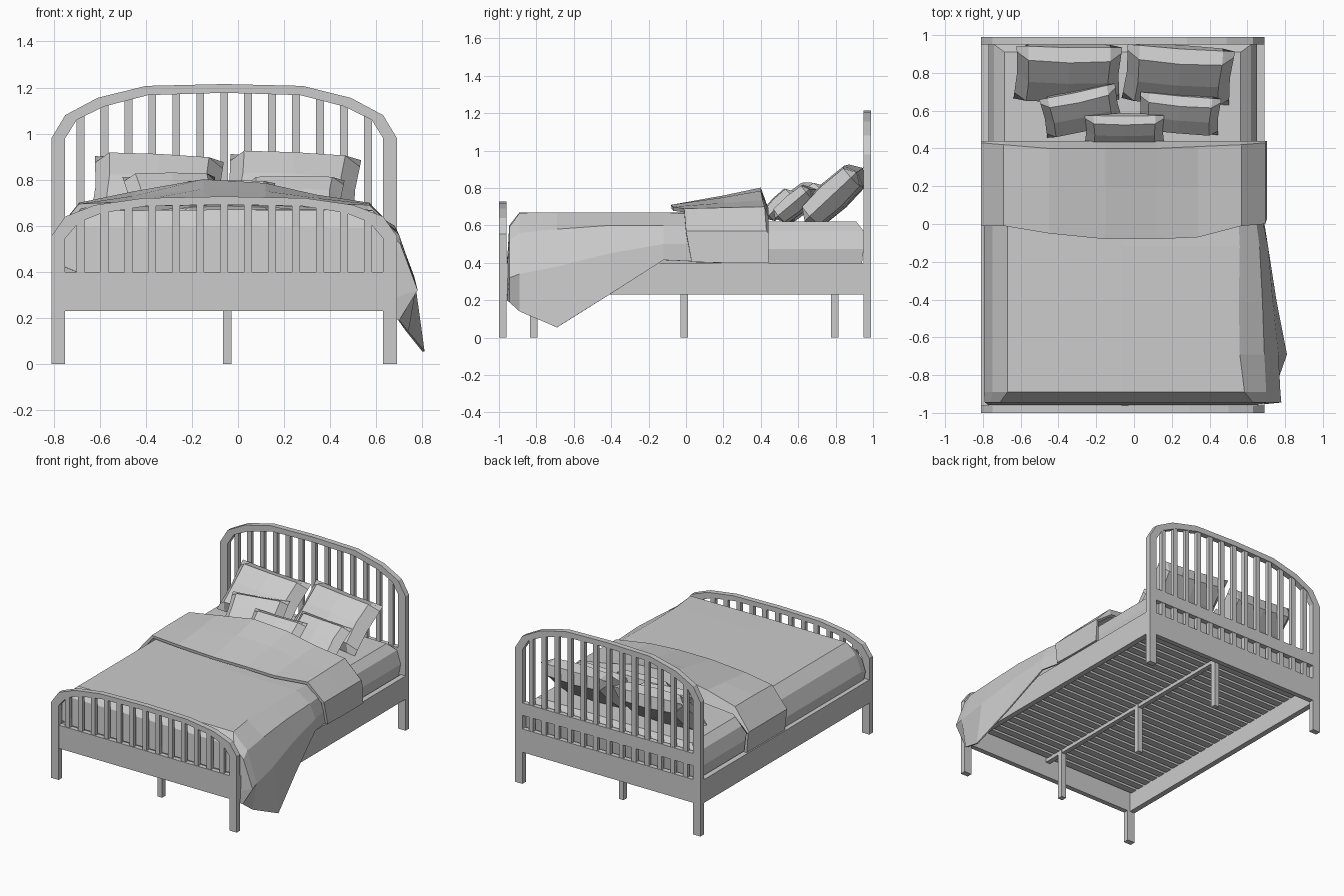
import bpy, bmesh
from mathutils import Matrix, Euler
from math import radians

if "Cube" in bpy.data.objects:
    bpy.data.objects.remove(bpy.data.objects["Cube"])

CX = -0.06  # centre line of the bed frame


def make(name, verts, faces):
    me = bpy.data.meshes.new(name)
    me.from_pydata(verts, [], faces)
    bm = bmesh.new()
    bm.from_mesh(me)
    bmesh.ops.recalc_face_normals(bm, faces=bm.faces)
    bm.to_mesh(me)
    bm.free()
    ob = bpy.data.objects.new(name, me)
    bpy.context.collection.objects.link(ob)
    return ob


def box(name, x0, x1, y0, y1, z0, z1):
    v = [(x, y, z) for x in (x0, x1) for y in (y0, y1) for z in (z0, z1)]
    f = [(0, 1, 3, 2), (4, 6, 7, 5), (0, 4, 5, 1), (2, 3, 7, 6), (0, 2, 6, 4), (1, 5, 7, 3)]
    return make(name, v, f)


def mirrored(half):
    """Half profile as (distance from centre, z), last point on the centre."""
    return [(CX - d, z) for d, z in half] + [(CX + d, z) for d, z in half[-2::-1]]


def arch(name, outer, inner, y0, y1):
    """Posts and bent top rail as one strip between two outlines."""
    o, i = mirrored(outer), mirrored(inner)
    v, f = [], []
    for (ox, oz), (ix, iz) in zip(o, i):
        v += [(ox, y0, oz), (ix, y0, iz), (ix, y1, iz), (ox, y1, oz)]
    for k in range(len(o) - 1):
        a, b = 4 * k, 4 * k + 4
        f += [(a + j, a + (j + 1) % 4, b + (j + 1) % 4, b + j) for j in range(4)]
    n = len(v)
    f += [(0, 1, 2, 3), (n - 4, n - 3, n - 2, n - 1)]
    return make(name, v, f)


def height(half, d):
    """Height of a half profile at distance d from the centre."""
    for (d0, z0), (d1, z1) in zip(half[1:], half[2:]):
        if d1 <= d <= d0:
            return z0 + (z1 - z0) * (d0 - d) / (d0 - d1)
    return half[1][1]


def spindles(name, inner, y0, y1, z0):
    for k in range(13):
        d = (k - 6) * 0.104
        x = CX + d
        box(f"{name}_{k + 1}", x - 0.017, x + 0.017, y0, y1, z0, height(inner, abs(d)) + 0.012)


def cloth(name, rows, thickness):
    n = len(rows[0])
    v = [p for r in rows for p in r]
    f = [(a * n + b, a * n + b + 1, a * n + n + b + 1, a * n + n + b)
         for a in range(len(rows) - 1) for b in range(n - 1)]
    ob = make(name, v, f)
    me = ob.data
    if sum(p.normal.z * p.area for p in me.polygons) < 0:
        me.flip_normals()
    m = ob.modifiers.new("thickness", 'SOLIDIFY')
    m.thickness, m.offset = thickness, -1
    return ob


def pillow(name, loc, w, l, t, tilt, turn, roll=0):
    s = (-1, -0.78, 0, 0.78, 1)
    v, f, idx = [], [], {}
    for side in (1, -1):
        for i, a in enumerate(s):
            for j, b in enumerate(s):
                rim = abs(a) == 1 or abs(b) == 1
                if rim and side == -1:
                    idx[i, j, -1] = idx[i, j, 1]
                    continue
                px = a * (0.96 + 0.04 * abs(b)) * w / 2
                py = b * (0.96 + 0.04 * abs(a)) * l / 2
                pz = 0 if rim else side * t * (1 - 0.15 * abs(a) - 0.15 * abs(b))
                idx[i, j, side] = len(v)
                v.append((px, py, pz))
        for i in range(4):
            for j in range(4):
                f.append([idx[i, j, side], idx[i + 1, j, side],
                          idx[i + 1, j + 1, side], idx[i, j + 1, side]])
    ob = make(name, v, f)
    rot = Euler((radians(tilt), 0, radians(turn))).to_matrix().to_4x4()
    ob.data.transform(Matrix.Translation(loc) @ rot @ Matrix.Rotation(radians(roll), 4, 'Z'))
    return ob


# headboard
head_out = [(0.75, 0), (0.75, 0.98), (0.69, 1.08), (0.55, 1.155), (0.34, 1.207), (0, 1.215)]
head_in = [(0.69, 0), (0.69, 0.98), (0.64, 1.06), (0.52, 1.118), (0.33, 1.167), (0, 1.177)]
arch("headboard_arch", head_out, head_in, 0.95, 0.99)
spindles("headboard_spindle", head_in, 0.958, 0.985, 0.39)
box("headboard_bottom_rail", CX - 0.7, CX + 0.7, 0.952, 0.988, 0.23, 0.40)
box("headboard_middle_rail", CX - 0.7, CX + 0.7, 0.952, 0.988, 0.50, 0.59)

# footboard
foot_out = [(0.75, 0), (0.75, 0.555), (0.69, 0.64), (0.56, 0.69), (0.35, 0.72), (0, 0.727)]
foot_in = [(0.69, 0), (0.69, 0.545), (0.63, 0.615), (0.53, 0.655), (0.34, 0.685), (0, 0.692)]
arch("footboard_arch", foot_out, foot_in, -1.0, -0.96)
spindles("footboard_spindle", foot_in, -0.994, -0.967, 0.39)
box("footboard_bottom_rail", CX - 0.7, CX + 0.7, -0.998, -0.962, 0.23, 0.40)

# side rails, centre beam, middle legs, bed slats
for s, side in ((-1, "left"), (1, "right")):
    a, b = sorted((CX + s * 0.75, CX + s * 0.71))
    box(f"{side}_side_rail", a, b, -0.965, 0.955, 0.23, 0.40)
box("centre_beam", -0.065, -0.03, -0.965, 0.955, 0.34, 0.37)
for k, y in enumerate((-0.815, -0.01, 0.795)):
    box(f"middle_leg_{k + 1}", -0.066, -0.029, y - 0.02, y + 0.02, 0, 0.36)
for k in range(26):
    y = -0.92 + k * 0.073
    box(f"bed_slat_{k + 1}", CX - 0.71, CX + 0.71, y - 0.026, y + 0.026, 0.365, 0.385)

# mattress: stacked rings with rounded upper edges (side inset, end inset, z)
mv, mf = [], []
rings = [(0.01, 0.01, 0.39), (0, 0, 0.475), (0.03, 0, 0.57), (0.085, 0.04, 0.62)]
for dx, dy, z in rings:
    mv += [(-0.77 + dx, -0.94 + dy, z), (0.65 - dx, -0.94 + dy, z),
           (0.65 - dx, 0.95 - dy, z), (-0.77 + dx, 0.95 - dy, z)]
for k in range(0, 12, 4):
    mf += [(k + j, k + (j + 1) % 4, k + 4 + (j + 1) % 4, k + 4 + j) for j in range(4)]
make("mattress", mv, mf + [(0, 1, 2, 3), (12, 13, 14, 15)])

# blanket: fixed left side and top, right side hangs down in a drape
left = [(-0.775, 0.39), (-0.795, 0.48), (-0.75, 0.595), (-0.67, 0.665), (-0.06, 0.67)]
drapes = [
    (0.10, [(0.55, 0.655), (0.635, 0.59), (0.665, 0.50), (0.675, 0.405)]),
    (-0.12, [(0.56, 0.67), (0.665, 0.60), (0.71, 0.50), (0.71, 0.415)]),
    (-0.41, [(0.555, 0.67), (0.68, 0.60), (0.735, 0.45), (0.755, 0.23)]),
    (-0.69, [(0.56, 0.67), (0.69, 0.58), (0.765, 0.38), (0.81, 0.055)]),
    (-0.89, [(0.585, 0.667), (0.70, 0.56), (0.775, 0.34), (0.74, 0.14)]),
]
rows = [[(x, y, z) for x, z in left + d] for y, d in drapes]
edge = [(-0.775, 0.39), (-0.79, 0.46), (-0.76, 0.55), (-0.71, 0.595), (-0.06, 0.60),
        (0.63, 0.59), (0.705, 0.52), (0.78, 0.32), (0.70, 0.19)]
hem = [(-0.77, 0.39), (-0.77, 0.41), (-0.75, 0.42), (-0.70, 0.40), (-0.06, 0.40),
       (0.62, 0.40), (0.65, 0.36), (0.66, 0.28), (0.66, 0.20)]
rows += [[(x, -0.945, z) for x, z in edge], [(x, -0.957, z) for x, z in hem]]
cloth("blanket", rows, 0.01)

# turned-down fold, puffed up beside the pillows
xs = [-0.80, -0.81, -0.69, -0.45, -0.15, 0.12, 0.34, 0.57, 0.695, 0.705]
fold = [
    ([0.0, -0.01, -0.01, -0.05, -0.08, -0.08, -0.07, -0.01, 0.0, 0.03],
     [0.40, 0.55, 0.695, 0.705, 0.71, 0.71, 0.70, 0.69, 0.57, 0.405]),
    ([0.2] * 10, [0.40, 0.55, 0.70, 0.73, 0.76, 0.75, 0.72, 0.695, 0.57, 0.40]),
    ([0.43, 0.43, 0.42, 0.40, 0.40, 0.40, 0.41, 0.42, 0.43, 0.43],
     [0.40, 0.55, 0.70, 0.75, 0.802, 0.785, 0.735, 0.70, 0.57, 0.40]),
    ([0.44] * 10, [0.40, 0.54, 0.65, 0.67, 0.69, 0.69, 0.67, 0.65, 0.56, 0.40]),
]
cloth("blanket_fold", [list(zip(xs, ys, zs)) for ys, zs in fold], 0.022)

# pillows
pillow("left_large_pillow", (-0.35, 0.80, 0.76), 0.56, 0.38, 0.085, 43, 2, -4)
pillow("right_large_pillow", (0.235, 0.79, 0.765), 0.57, 0.39, 0.085, 43, -1, -4)
pillow("left_small_pillow", (-0.28, 0.60, 0.725), 0.41, 0.27, 0.06, 40, 12)
pillow("right_small_pillow", (0.24, 0.585, 0.715), 0.43, 0.25, 0.06, 40, -5)
pillow("centre_small_pillow", (-0.05, 0.50, 0.71), 0.42, 0.21, 0.05, 45, 0)
